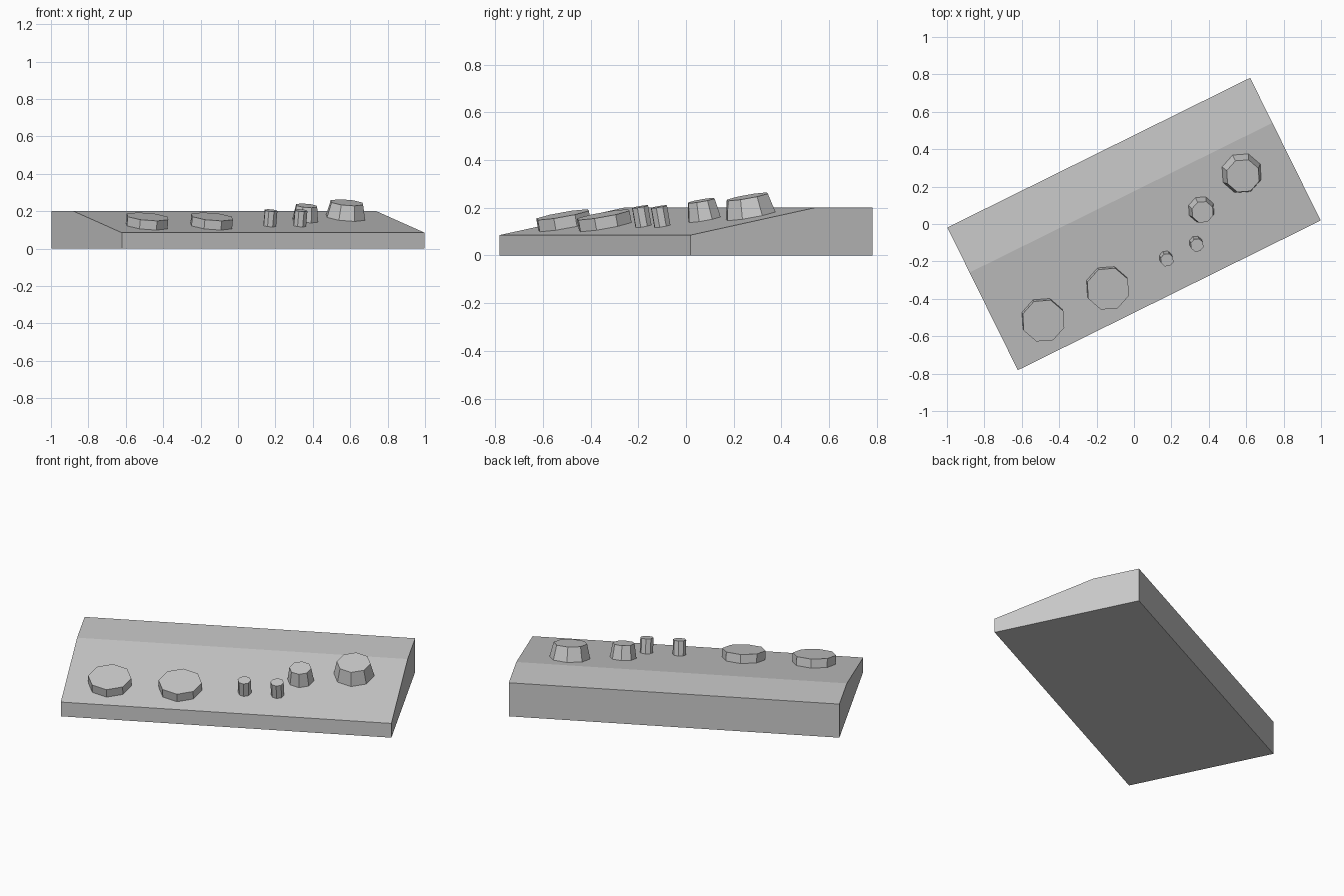
import bpy, math
from mathutils import Matrix, Vector

if "Cube" in bpy.data.objects:
    bpy.data.objects.remove(bpy.data.objects["Cube"], do_unlink=True)

TURN = math.radians(26.3)
LENGTH, DEPTH = 1.806, 0.851
LOW, HIGH, RIDGE = 0.085, 0.2, 0.157
FRONT = -DEPTH / 2
SLOPE = math.atan2(HIGH - LOW, RIDGE - FRONT)
turn = Matrix.Rotation(TURN, 4, 'Z')

grey = bpy.data.materials.new("plain grey")
grey.use_nodes = True
grey.diffuse_color = (0.6, 0.6, 0.6, 1)
grey.node_tree.nodes["Principled BSDF"].inputs["Base Color"].default_value = grey.diffuse_color

# Console body: side profile extruded along its length
profile = [(FRONT, 0), (-FRONT, 0), (-FRONT, HIGH), (RIDGE, HIGH), (FRONT, LOW)]
n = len(profile)
verts = [turn @ Vector((s * LENGTH / 2, y, z)) for s in (-1, 1) for y, z in profile]
faces = [list(range(n))[::-1], list(range(n, 2 * n))]
faces += [[i, (i + 1) % n, (i + 1) % n + n, i + n] for i in range(n)]
mesh = bpy.data.meshes.new("console_body")
mesh.from_pydata(verts, [], faces)
mesh.materials.append(grey)
body = bpy.data.objects.new("console_body", mesh)
bpy.context.collection.objects.link(body)


# Eight-sided control standing square on the sloping panel
def control(name, x, y, base, top, height):
    sink = 0.004
    normal = Vector((0, -math.sin(SLOPE), math.cos(SLOPE)))
    foot = Vector((x, y, LOW + (y - FRONT) * math.tan(SLOPE)))
    centre = foot + normal * (height - sink) / 2
    bpy.ops.mesh.primitive_cone_add(vertices=8, radius1=base, radius2=top,
                                    depth=height + sink, location=turn @ centre,
                                    rotation=(SLOPE, 0, TURN))
    ob = bpy.context.object
    ob.name = name
    ob.data.materials.append(grey)


# Wide flat pads
for name, x in (("right_pad", -0.663), ("left_pad", -0.278)):
    control(name, x, -0.24, 0.118, 0.118, 0.05)
# Small pegs
for name, x in (("right_peg", 0.073), ("left_peg", 0.252)):
    control(name, x, -0.235, 0.036, 0.036, 0.083)
# Tapered knobs
control("small_knob", 0.357, -0.09, 0.073, 0.06, 0.08)
control("large_knob", 0.636, -0.012, 0.112, 0.092, 0.081)
